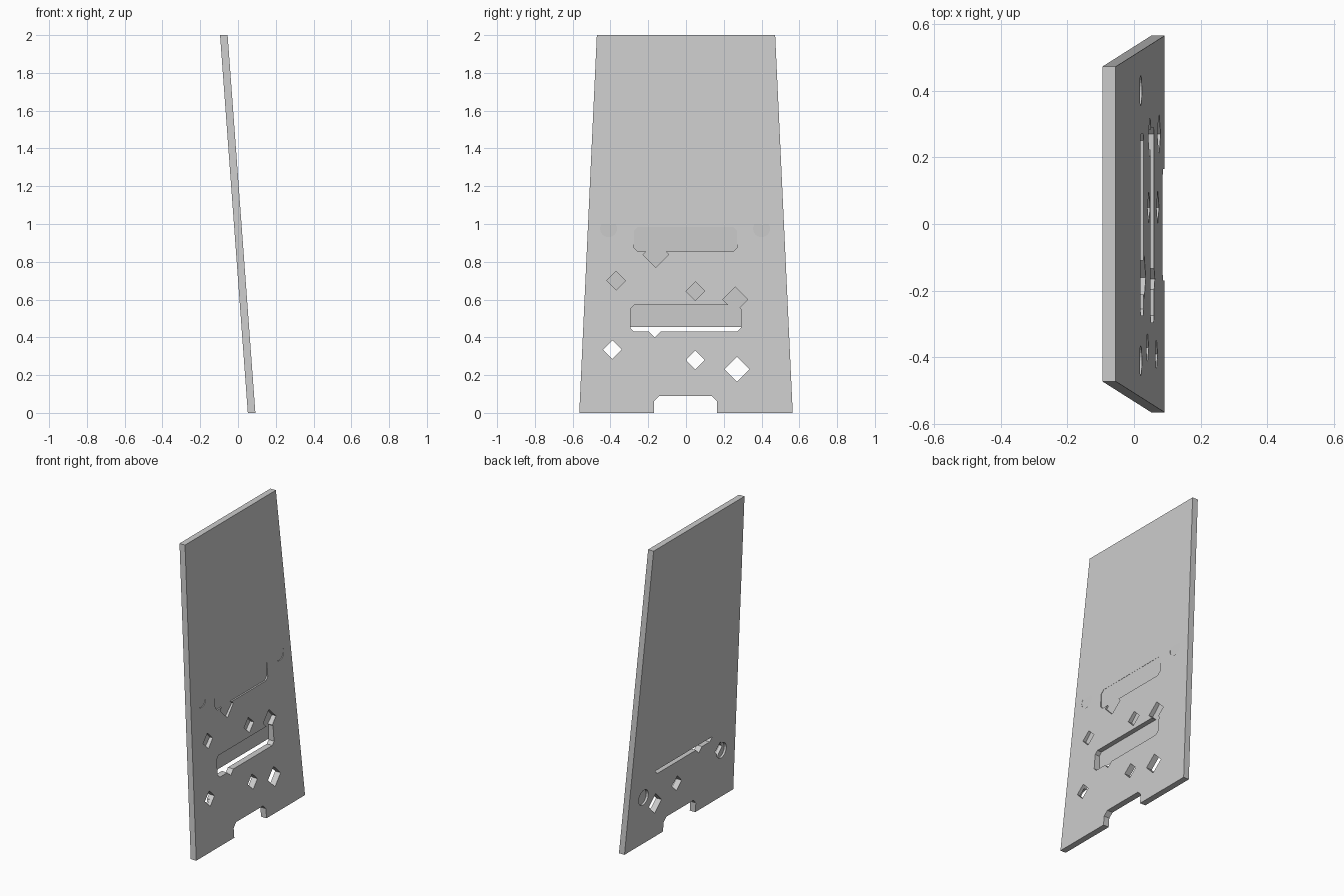
import bpy, bmesh, math

cube = bpy.data.objects.get("Cube")
if cube:
    bpy.data.objects.remove(cube, do_unlink=True)

# Single grey material
grey = bpy.data.materials.new("light grey")
grey.use_nodes = True
colour = (0.6, 0.6, 0.6, 1)
grey.diffuse_color = colour
grey.node_tree.nodes["Principled BSDF"].inputs["Base Color"].default_value = colour


def prism(name, near, far):
    """Solid joining two matching outlines of 3D points."""
    bm = bmesh.new()
    a = [bm.verts.new(p) for p in near]
    b = [bm.verts.new(p) for p in far]
    bm.faces.new(a)
    bm.faces.new(b[::-1])
    for i in range(len(a)):
        j = (i + 1) % len(a)
        bm.faces.new((a[j], a[i], b[i], b[j]))
    bmesh.ops.recalc_face_normals(bm, faces=bm.faces)
    mesh = bpy.data.meshes.new(name)
    bm.to_mesh(mesh)
    bm.free()
    obj = bpy.data.objects.new(name, mesh)
    bpy.context.collection.objects.link(obj)
    return obj


def ngon(y, z, r, sides):
    """Regular outline; four sides give an upright diamond."""
    step = math.tau / sides
    return [(y + r * math.cos(i * step), z + r * math.sin(i * step)) for i in range(sides)]


def slot(y0, y1, z0, z1, c):
    """Rectangle with clipped corners."""
    return [(y0 + c, z0), (y1 - c, z0), (y1, z0 + c), (y1, z1 - c),
            (y1 - c, z1), (y0 + c, z1), (y0, z1 - c), (y0, z0 + c)]


# Leaning, tapered panel
outline = [(-0.565, 0), (0.565, 0), (0.472, 2), (-0.472, 2)]
lean = 0.0735
panel = prism("leaning_panel",
              [(0.052 - lean * z, y, z) for y, z in outline],
              [(0.092 - lean * z, y, z) for y, z in outline])
panel.data.materials.append(grey)


def cut(shape, x0, x1):
    """Carve an upright-walled opening out of the panel."""
    cutter = prism("cutter", [(x0, y, z) for y, z in shape], [(x1, y, z) for y, z in shape])
    cutter.hide_render = True
    mod = panel.modifiers.new("opening", "BOOLEAN")
    mod.operation = "DIFFERENCE"
    mod.solver = "EXACT"
    mod.object = cutter
    bpy.context.view_layer.objects.active = panel
    bpy.ops.object.modifier_apply(modifier=mod.name)
    bpy.data.objects.remove(cutter, do_unlink=True)


FLOOR = 0.0185

# Notch in the bottom edge
cut(slot(-0.17, 0.165, -0.1, 0.09, 0.028), -0.2, 0.3)

# Two long slots with an upright floor
cut(slot(-0.295, 0.29, 0.43, 0.57, 0.02), FLOOR, 0.3)
cut(slot(-0.275, 0.27, 0.855, 0.985, 0.02), FLOOR, 0.3)

# Diamond openings
for y, z, r in [(-0.39, 0.335, 0.05), (0.05, 0.28, 0.05), (0.27, 0.23, 0.066),
                (-0.37, 0.7, 0.05), (0.05, 0.645, 0.05), (0.26, 0.6, 0.066),
                (-0.16, 0.838, 0.068), (-0.165, 0.435, 0.036)]:
    cut(ngon(y, z, r, 4), FLOOR, 0.3)

# Round recesses, shallow on one face and deeper on the other
for y in (-0.41, 0.4):
    cut(ngon(y, 0.975, 0.045, 24), FLOOR, 0.3)
    cut(ngon(y, 0.32, 0.05, 24), -0.3, 0.045)
